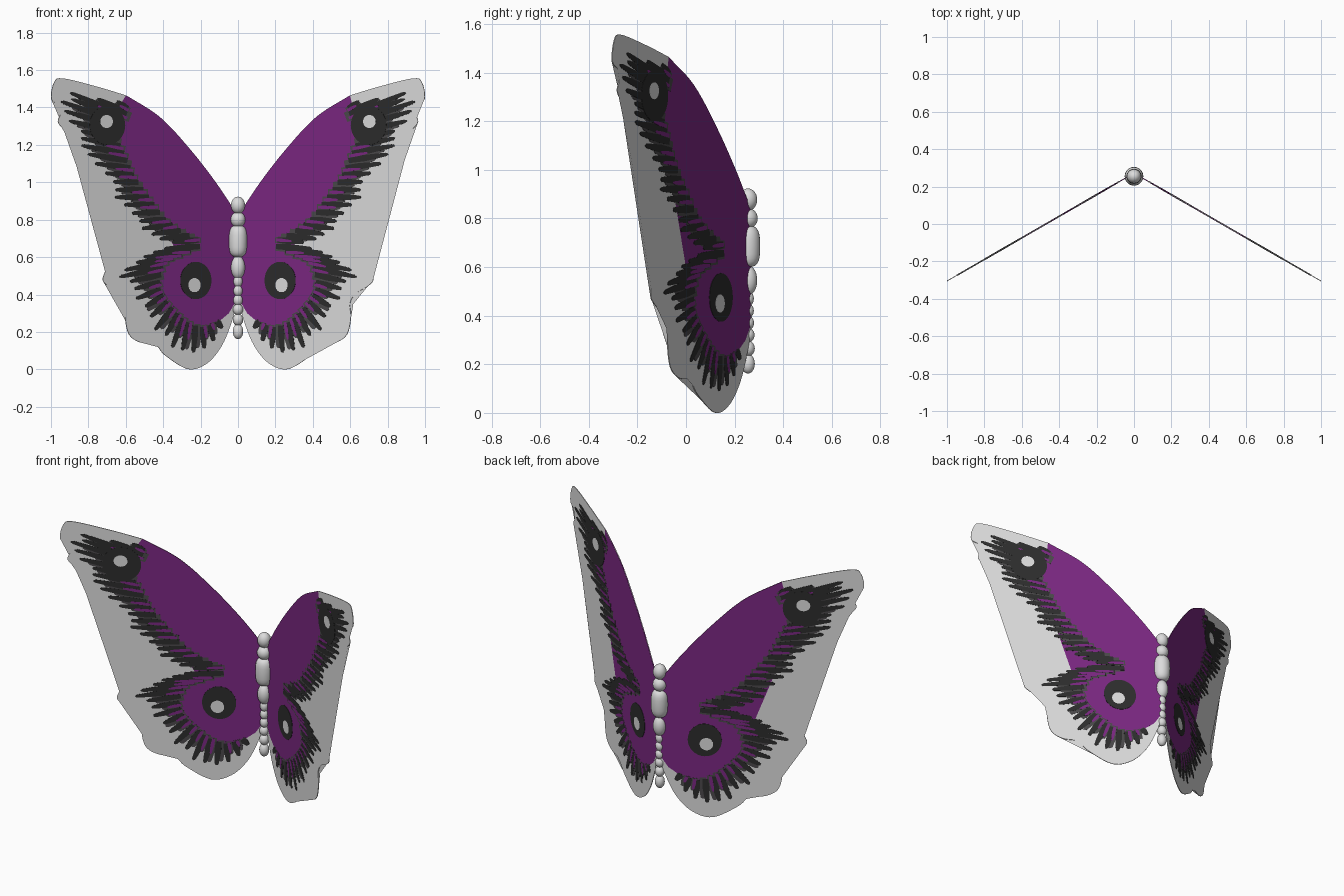
import bpy, bmesh, math, random
from mathutils import Vector

if "Cube" in bpy.data.objects:
    bpy.data.objects.remove(bpy.data.objects["Cube"])


def material(name, rgb):
    m = bpy.data.materials.new(name)
    m.diffuse_color = (*rgb, 1)
    m.use_nodes = True
    m.node_tree.nodes["Principled BSDF"].inputs["Base Color"].default_value = m.diffuse_color
    return m


PALE = material("pale grey", (0.72, 0.72, 0.72))
PURPLE = material("purple", (0.2, 0.021, 0.225))
SLATE = material("slate grey", (0.07, 0.066, 0.07))
BLACK = material("charcoal", (0.026, 0.026, 0.026))
SLOPE, HINGE_Y = 0.577, 0.272          # wings sweep forward 30 degrees
NORMAL = Vector((SLOPE, 1, 0)).normalized()


def smooth(pts, steps=6):
    """Catmull-Rom curve through 2D points."""
    p = [Vector(q) for q in pts]
    p = [2 * p[0] - p[1]] + p + [2 * p[-1] - p[-2]]
    out = []
    for i in range(1, len(p) - 2):
        a, b, c, d = p[i - 1:i + 3]
        for k in range(steps):
            t = k / steps
            out.append(0.5 * (2 * b + (c - a) * t + (2 * a - 5 * b + 4 * c - d) * t * t
                              + (3 * b - a - 3 * c + d) * t ** 3))
    return out + [p[-2]]


def plates(name, polys, thick, mat, side):
    """Flat plates lying in the wing plane, from (x, z) outlines."""
    bm = bmesh.new()
    for poly in polys:
        rings = []
        for s in (-0.5, 0.5):
            ring = []
            for x, z in poly:
                v = Vector((x, HINGE_Y - SLOPE * x, z)) + NORMAL * s * thick
                ring.append(bm.verts.new((v.x * side, v.y, v.z)))
            rings.append(ring)
        f, b = rings
        caps = [bm.faces.new(f), bm.faces.new(b[::-1])]
        n = len(f)
        for i in range(n):
            j = (i + 1) % n
            bm.faces.new((f[j], f[i], b[i], b[j]))
        bmesh.ops.triangulate(bm, faces=caps)
    bmesh.ops.recalc_face_normals(bm, faces=bm.faces)
    me = bpy.data.meshes.new(name)
    bm.to_mesh(me)
    bm.free()
    me.materials.append(mat)
    ob = bpy.data.objects.new(name, me)
    bpy.context.collection.objects.link(ob)


def ellipse(cx, cz, rx, rz, n=32):
    return [(cx + rx * math.cos(2 * math.pi * i / n), cz + rz * math.sin(2 * math.pi * i / n))
            for i in range(n)]


def blade(a, b, w):
    """Tapered streak from a to b."""
    d = b - a
    s = Vector((-d.y, d.x)).normalized() * w / 2
    shape = [(0, 0.8), (0.4, 1), (0.75, 0.75), (0.95, 0.55), (1, 0.2)]
    return [a + d * t + s * k for t, k in shape] + [a + d * t - s * k for t, k in shape[::-1]]


# Wing outlines
lead = smooth([(0.01, 0.835), (0.12, 1.0), (0.26, 1.18), (0.42, 1.35), (0.60, 1.465)])
tip = smooth([(0.60, 1.465), (0.76, 1.513), (0.94, 1.556), (0.985, 1.53), (0.998, 1.445),
              (0.952, 1.412), (0.941, 1.38), (0.963, 1.326), (0.93, 1.283), (0.882, 1.257),
              (0.861, 1.203), (0.87, 1.123), (0.824, 1.086), (0.791, 1.032), (0.797, 0.968),
              (0.754, 0.936), (0.743, 0.882), (0.754, 0.84), (0.733, 0.749), (0.674, 0.695),
              (0.578, 0.679), (0.428, 0.672)])
hind = smooth([(0.428, 0.668), (0.578, 0.636), (0.668, 0.583), (0.722, 0.492), (0.70, 0.449),
               (0.631, 0.406), (0.599, 0.353), (0.604, 0.278), (0.583, 0.187), (0.524, 0.144),
               (0.444, 0.134), (0.39, 0.075), (0.267, 0.001), (0.166, 0.032), (0.086, 0.128),
               (0.03, 0.267), (0.01, 0.36)])
# Edge of the purple field, and the line the streaks reach to
fore_in = smooth([(0.60, 1.40), (0.64, 1.37), (0.69, 1.34), (0.70, 1.28), (0.66, 1.20),
                  (0.62, 1.12), (0.58, 1.04), (0.53, 0.96), (0.47, 0.88), (0.41, 0.80),
                  (0.33, 0.74), (0.23, 0.69)])
fore_out = smooth([(0.66, 1.44), (0.90, 1.48), (0.94, 1.43), (0.91, 1.33), (0.86, 1.24),
                   (0.80, 1.15), (0.73, 1.05), (0.68, 0.96), (0.62, 0.88), (0.56, 0.79),
                   (0.48, 0.72), (0.35, 0.68)])
hind_in = smooth([(0.23, 0.655), (0.33, 0.61), (0.41, 0.57), (0.44, 0.50), (0.43, 0.42),
                  (0.39, 0.35), (0.33, 0.28), (0.27, 0.23), (0.19, 0.21), (0.11, 0.25)])
hind_out = smooth([(0.40, 0.645), (0.53, 0.60), (0.61, 0.53), (0.62, 0.46), (0.54, 0.38),
                   (0.48, 0.27), (0.40, 0.16), (0.30, 0.09), (0.18, 0.10), (0.085, 0.22)])


def streaks(inner, outer, step):
    """Dark streaks with slate patches and purple fingers between them."""
    dark, slate, purple = [], [], []
    for i in range(0, len(inner), step):
        a, b = inner[i], outer[i]
        dark.append(blade(a.lerp(b, -0.15), a.lerp(b, random.uniform(0.75, 1.05)), 0.034))
        j = min(i + step // 2, len(inner) - 1)
        a, b = inner[j], outer[j]
        slate.append(blade(a.lerp(b, -0.25), a.lerp(b, random.uniform(0.5, 0.85)), 0.04))
        if random.random() < 0.6:
            purple.append(blade(a.lerp(b, -0.2), a.lerp(b, random.uniform(0.25, 0.5)), 0.018))
    return dark, slate, purple


for side, label in ((1, "right"), (-1, "left")):
    random.seed(4)
    plates(label + "_wing", [lead[:-1] + tip + hind], 0.004, PALE, side)
    field = lead + fore_in + hind_in + [(0.05, 0.30), (0.015, 0.36)]
    d1, s1, p1 = streaks(fore_in, fore_out, 3)
    d2, s2, p2 = streaks(hind_in, hind_out, 3)
    plates(label + "_wing_purple_field", [field], 0.0052, PURPLE, side)
    plates(label + "_wing_slate_streaks", s1 + s2, 0.0064, SLATE, side)
    plates(label + "_wing_dark_streaks", d1 + d2, 0.0076, BLACK, side)
    plates(label + "_wing_purple_fingers", p1 + p2, 0.0084, PURPLE, side)
    # Eye spots
    plates(label + "_wing_eye_spots", [ellipse(0.70, 1.305, 0.095, 0.105),
                                       ellipse(0.227, 0.475, 0.083, 0.1)], 0.009, BLACK, side)
    plates(label + "_wing_eye_centres", [ellipse(0.705, 1.325, 0.034, 0.035),
                                         ellipse(0.235, 0.45, 0.033, 0.038)], 0.0098, PALE, side)


def bead(name, z, r, h, power=1.0, y=0.255, n=24, rows=14):
    """Lathed body segment; a power below 1 squares the profile."""
    bm = bmesh.new()
    bmesh.ops.create_uvsphere(bm, u_segments=n, v_segments=rows, radius=1)
    for v in bm.verts:
        c = math.hypot(v.co.x, v.co.y)
        k = r * c ** (power - 1) if c > 1e-4 else 0
        up = math.copysign(abs(v.co.z) ** power, v.co.z)
        v.co = (v.co.x * k, y + v.co.y * k, z + up * h)
    me = bpy.data.meshes.new(name)
    bm.to_mesh(me)
    bm.free()
    me.materials.append(PALE)
    me.shade_smooth()
    bpy.context.collection.objects.link(bpy.data.objects.new(name, me))


# Body
bead("head", 0.877, 0.038, 0.046)
bead("neck", 0.80, 0.04, 0.042)
bead("thorax", 0.685, 0.05, 0.085, 0.65)
bead("waist", 0.545, 0.038, 0.062)
for i, (z, r, h) in enumerate([(0.47, 0.024, 0.032), (0.42, 0.024, 0.03), (0.37, 0.025, 0.03),
                               (0.32, 0.027, 0.03), (0.265, 0.028, 0.032), (0.202, 0.028, 0.04)]):
    bead("abdomen_segment_%d" % (i + 1), z, r, h)
